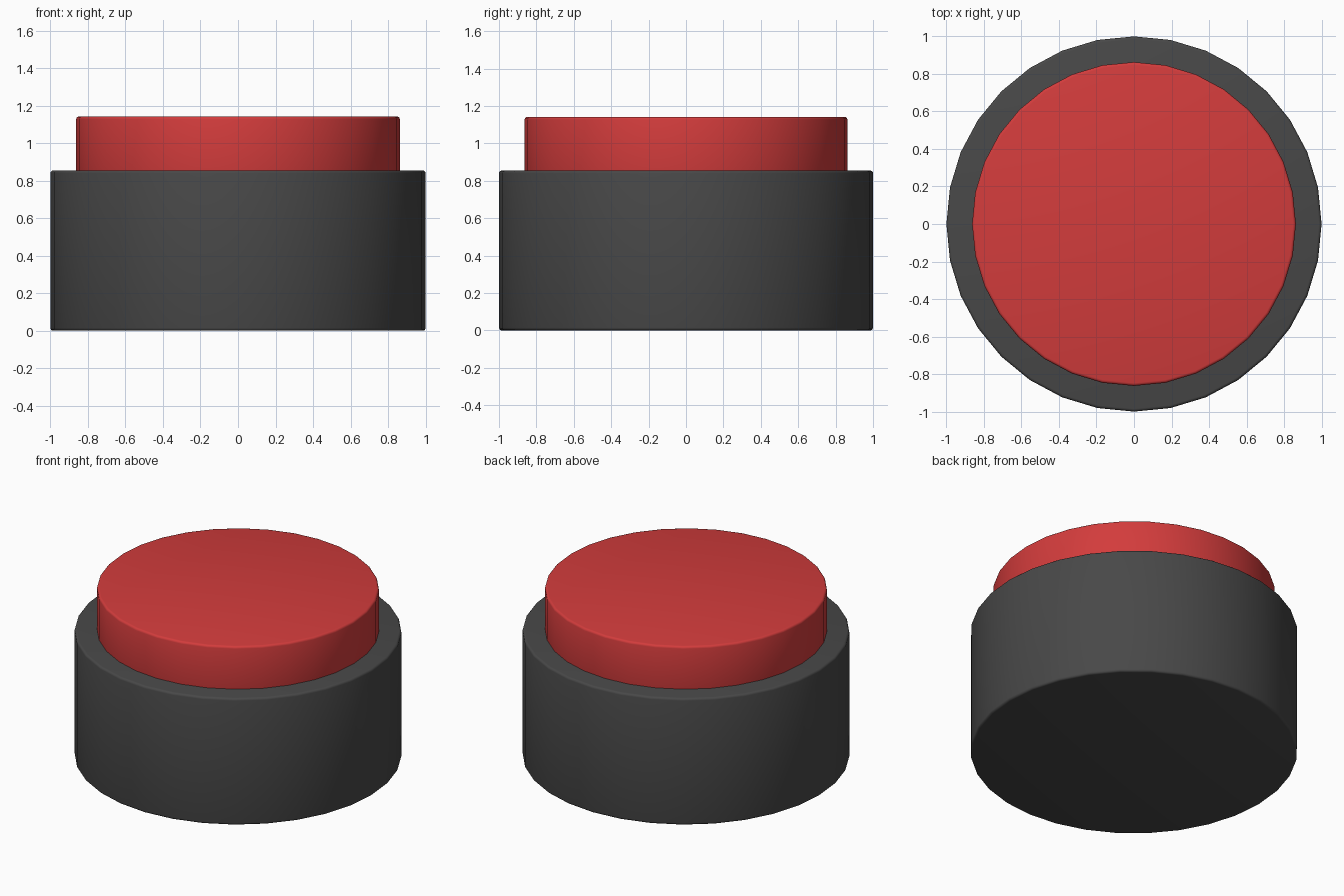
import bpy
import math

if "Cube" in bpy.data.objects:
    bpy.data.objects.remove(bpy.data.objects["Cube"])


def rounded_cylinder(name, radius, z0, z1, bevel, color=None):
    bpy.ops.mesh.primitive_cylinder_add(
        vertices=32, radius=radius, depth=z1 - z0, location=(0, 0, (z0 + z1) / 2))
    obj = bpy.context.object
    obj.name = name
    # Soften only the rim edges
    mod = obj.modifiers.new("rim_bevel", 'BEVEL')
    mod.width = bevel
    mod.segments = 3
    mod.limit_method = 'ANGLE'
    mod.angle_limit = math.radians(40)
    bpy.ops.object.modifier_apply(modifier=mod.name)
    bpy.ops.object.shade_smooth_by_angle(angle=math.radians(35))
    if color:
        mat = bpy.data.materials.new(name + "_paint")
        mat.diffuse_color = color
        mat.use_nodes = True
        mat.node_tree.nodes["Principled BSDF"].inputs["Base Color"].default_value = mat.diffuse_color
        obj.data.materials.append(mat)
    return obj


# Dark housing
rounded_cylinder("housing", 1.0, 0.0, 0.855, 0.015, (0.065, 0.065, 0.065, 1))
# Red push cap, seated in the housing
rounded_cylinder("push_cap", 0.863, 0.8, 1.142, 0.015, (0.65, 0.045, 0.045, 1))
